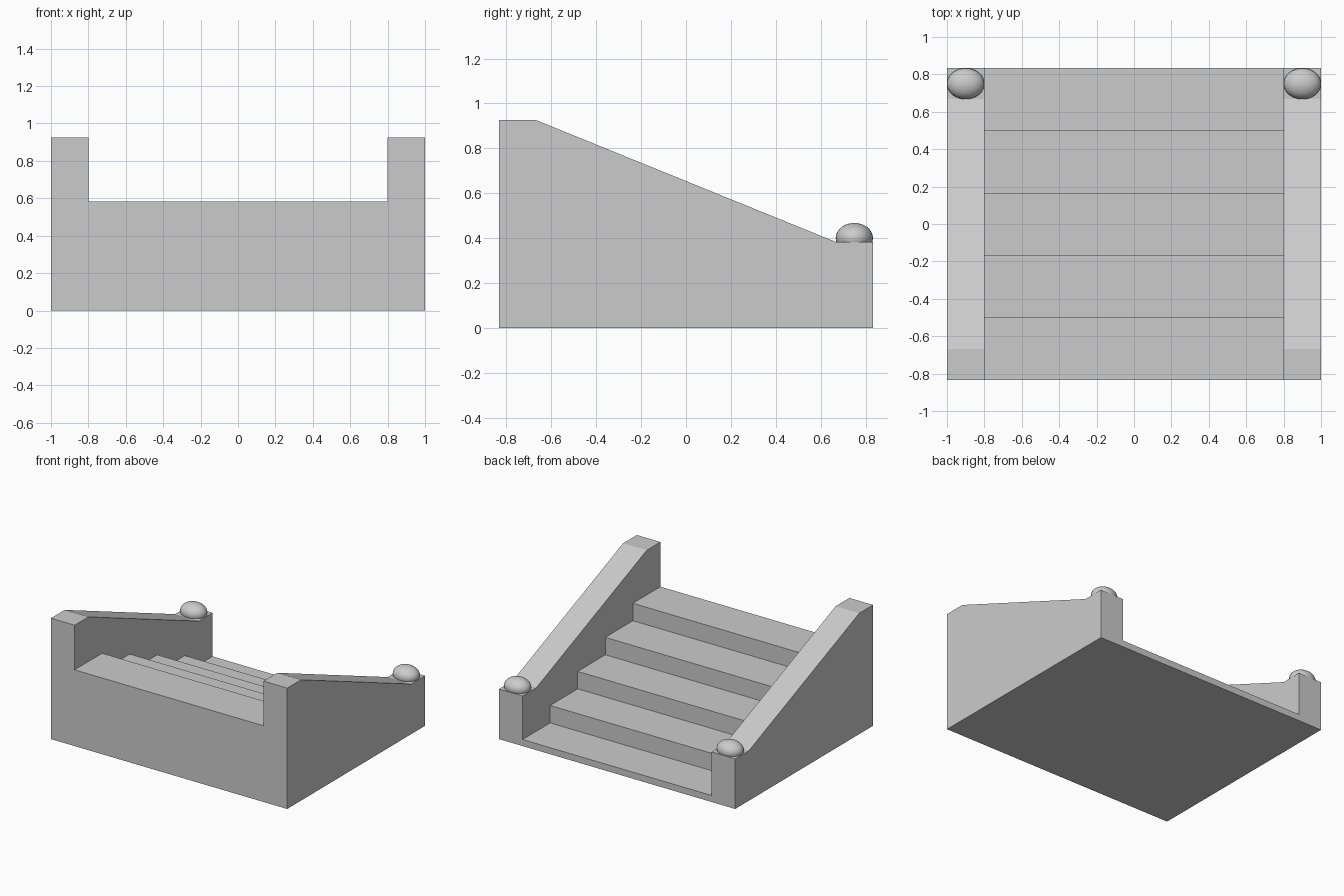
import bpy
import bmesh
import math

cube = bpy.data.objects.get("Cube")
if cube:
    bpy.data.objects.remove(cube, do_unlink=True)


def make_material(name, value):
    mat = bpy.data.materials.new(name)
    mat.use_nodes = True
    color = (value, value, value, 1)
    mat.diffuse_color = color
    mat.node_tree.nodes["Principled BSDF"].inputs["Base Color"].default_value = color
    return mat


stone = make_material("grey stone", 0.6)

DEPTH = 5 / 6        # half depth of the staircase
INNER, OUTER = 0.8, 1.0
STEPS = 5
RUN = 2 * DEPTH / STEPS
RISE = 0.4 / 3
BASE = 0.05          # height of the lowest step


def extrude_profile(name, profile, x0, x1):
    """Extrude a side profile of (y, z) points from x0 to x1."""
    bm = bmesh.new()
    face = bm.faces.new([bm.verts.new((x0, y, z)) for y, z in profile])
    side = bmesh.ops.extrude_face_region(bm, geom=[face])
    moved = [v for v in side["geom"] if isinstance(v, bmesh.types.BMVert)]
    bmesh.ops.translate(bm, verts=moved, vec=(x1 - x0, 0, 0))
    bmesh.ops.recalc_face_normals(bm, faces=bm.faces)
    mesh = bpy.data.meshes.new(name)
    bm.to_mesh(mesh)
    bm.free()
    mesh.materials.append(stone)
    obj = bpy.data.objects.new(name, mesh)
    bpy.context.collection.objects.link(obj)
    return obj


# Flight of steps, climbing towards the front
stairs = [(-DEPTH, 0), (DEPTH, 0)]
for i in range(STEPS):
    z = BASE + i * RISE
    stairs += [(DEPTH - i * RUN, z), (DEPTH - (i + 1) * RUN, z)]
extrude_profile("steps", stairs, -INNER, INNER)

# Sloping side walls with a ball on each low end
wall = [(-DEPTH, 0), (DEPTH, 0), (DEPTH, 0.383), (0.667, 0.383),
        (-0.667, 0.925), (-DEPTH, 0.925)]
for side, sign in (("left", 1), ("right", -1)):
    extrude_profile(side + "_wall", wall, sign * INNER, sign * OUTER)
    bpy.ops.mesh.primitive_uv_sphere_add(segments=32, ring_count=16, radius=1,
                                         location=(sign * 0.9, 0.75, 0.4))
    ball = bpy.context.object
    ball.name = side + "_ball"
    ball.scale = (0.1, 0.083, 0.067)
    bpy.ops.object.transform_apply(location=False, rotation=False, scale=True)
    bpy.ops.object.shade_smooth_by_angle(angle=math.radians(40))
    ball.data.materials.append(stone)
